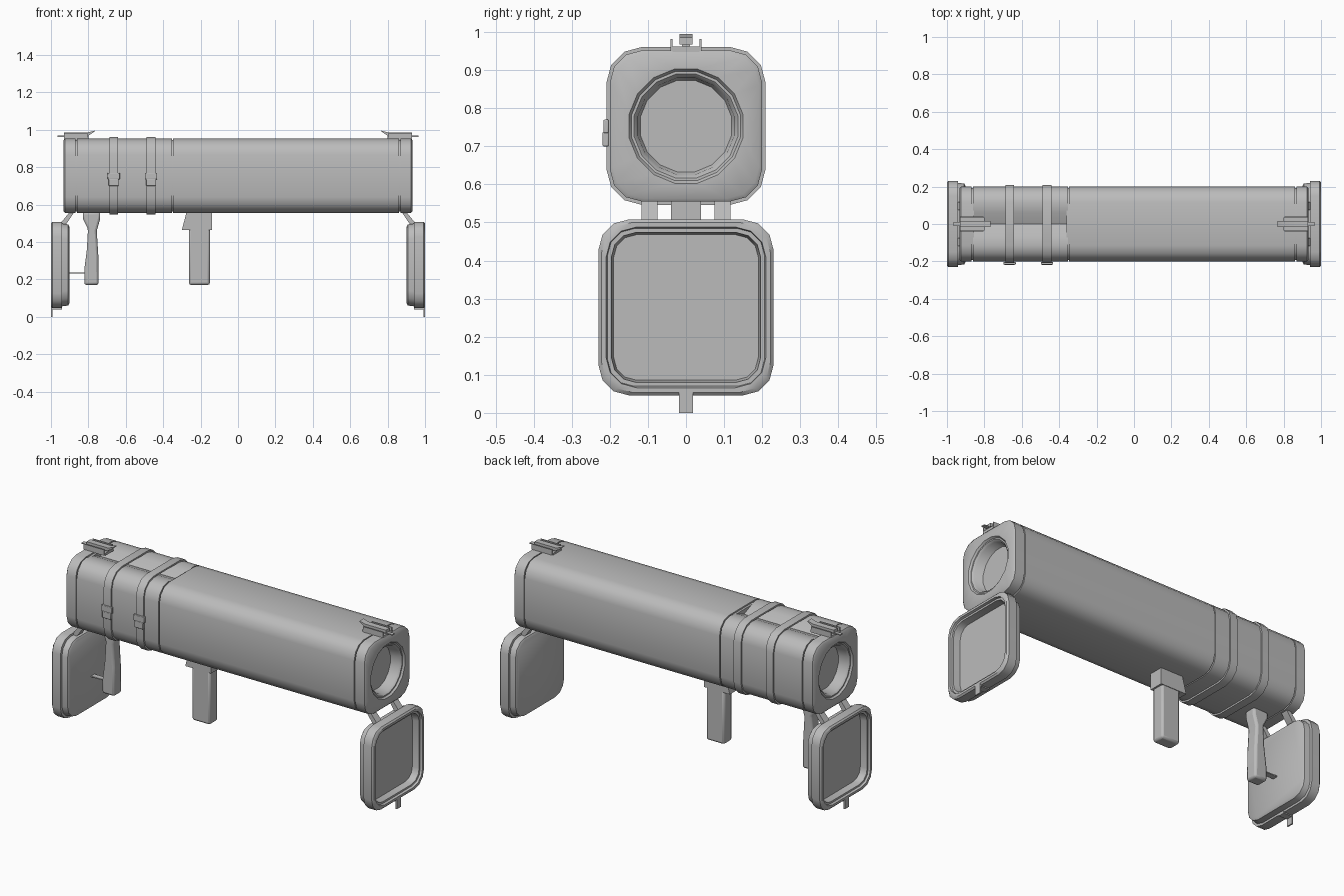
import bpy, bmesh, math

cube = bpy.data.objects.get("Cube")
if cube:
    bpy.data.objects.remove(cube, do_unlink=True)

grey = bpy.data.materials.new("plain grey")
grey.use_nodes = True
grey.diffuse_color = (0.5, 0.5, 0.5, 1)
grey.node_tree.nodes["Principled BSDF"].inputs["Base Color"].default_value = (0.5, 0.5, 0.5, 1)


def finish(name, bm, bevel=0.0, segments=2):
    bmesh.ops.recalc_face_normals(bm, faces=bm.faces)
    me = bpy.data.meshes.new(name)
    bm.to_mesh(me)
    bm.free()
    me.materials.append(grey)
    me.shade_smooth()
    me.set_sharp_from_angle(angle=math.radians(38))
    ob = bpy.data.objects.new(name, me)
    bpy.context.scene.collection.objects.link(ob)
    if bevel:
        mod = ob.modifiers.new("soft edges", "BEVEL")
        mod.width, mod.segments = bevel, segments
        mod.limit_method = "ANGLE"
    return ob


def rounded(x, hy, z0, z1, r, valley=0.0):
    """Rounded rectangle across x, with an optional dip along its top."""
    pts = []
    for k, (sy, zc) in enumerate([(1, z1 - r), (-1, z1 - r), (-1, z0 + r), (1, z0 + r)]):
        for i in range(4):
            a = math.radians(90 * k + 30 * i)
            pts.append((x, sy * (hy - r) + r * math.cos(a), zc + r * math.sin(a)))
        if valley and k == 0:
            pts += [(x, 0.06, z1 - valley * 0.3), (x, 0, z1 - valley),
                    (x, -0.06, z1 - valley * 0.3)]
    return pts


def circle(x, r, zc):
    angles = [(i + 0.5) * math.tau / 16 for i in range(16)]
    return [(x, r * math.cos(a), zc + r * math.sin(a)) for a in angles]


def loft(name, rings, loop=False):
    """Skin matching rings; close the ends, or join last to first."""
    bm = bmesh.new()
    vr = [[bm.verts.new(p) for p in ring] for ring in rings]
    n = len(vr[0])
    pairs = list(zip(vr, vr[1:])) + ([(vr[-1], vr[0])] if loop else [])
    for a, b in pairs:
        for i in range(n):
            j = (i + 1) % n
            bm.faces.new((a[i], a[j], b[j], b[i]))
    if not loop:
        bm.faces.new(vr[0])
        bm.faces.new(vr[-1])
    return finish(name, bm)


def slab(name, profile, y0, y1, bevel=0.0, s=1):
    """Side outline in x and z, extruded from y0 to y1."""
    bm = bmesh.new()
    f = bm.faces.new([bm.verts.new((s * x, y0, z)) for x, z in profile])
    out = bmesh.ops.extrude_face_region(bm, geom=[f])
    moved = [v for v in out["geom"] if isinstance(v, bmesh.types.BMVert)]
    bmesh.ops.translate(bm, verts=moved, vec=(0, y1 - y0, 0))
    return finish(name, bm, bevel)


def box(name, x0, x1, y0, y1, z0, z1, bevel=0.0, s=1):
    return slab(name, [(x0, z0), (x1, z0), (x1, z1), (x0, z1)], y0, y1, bevel, s)


def hull(x, d=0.0, valley=0.0):
    return rounded(x, 0.2 - d, 0.555 + d, 0.952 - d, 0.085, valley)


# Main casing and the grooved rear section
GAP = 0.008
AXIS = 0.753
loft("main_casing", [hull(-0.348, GAP), hull(-0.348), hull(0.862), hull(0.862, GAP)])
loft("rear_casing", [hull(-0.862, 0, 0.035), hull(-0.354, 0, 0.035)])
loft("seam_core", [hull(-0.36, GAP), hull(-0.34, GAP)])

for s, end in ((1, "front"), (-1, "rear")):
    # End cap with a tapering bore
    loft(end + "_cap", [
        hull(s * 0.855, GAP), hull(s * 0.868, GAP), hull(s * 0.868), hull(s * 0.925),
        hull(s * 0.932, 0.008),
        circle(s * 0.932, 0.153, AXIS), circle(s * 0.922, 0.146, AXIS),
        circle(s * 0.922, 0.139, AXIS), circle(s * 0.912, 0.129, AXIS),
        circle(s * 0.1, 0.02, AXIS)])

    # Open lid, a shallow tray facing outward
    def tray(x, d, r=0.08):
        return rounded(s * x, 0.23 - d, 0.046 + d, 0.508 - d, r)
    loft(end + "_lid", [
        tray(0.902, 0.025, 0.065), tray(0.908, 0.014), tray(0.94, 0.01), tray(0.942, 0),
        tray(0.992, 0), tray(1.0, 0.008), tray(1.0, 0.02), tray(0.988, 0.024, 0.07),
        tray(0.988, 0.034, 0.065), tray(0.95, 0.04, 0.06)])

    # Lid tab and hinges
    box(end + "_lid_tab", 0.992, 1.0, -0.019, 0.019, 0, 0.06, s=s)
    box(end + "_lid_tab_root", 0.94, 0.998, -0.019, 0.019, 0.04, 0.052, s=s)
    for y in (-0.096, 0.096):
        slab(end + "_hinge", [(0.875, 0.56), (0.9, 0.56), (0.945, 0.505),
                              (0.93, 0.49), (0.915, 0.5)], y - 0.021, y + 0.021, 0, s)

    # Latch on the top edge
    box(end + "_latch_plate", 0.8, 0.965, -0.01, 0.01, 0.962, 0.968, s=s)
    box(end + "_latch_base", 0.8, 0.93, -0.036, 0.036, 0.948, 0.962, s=s)
    for y in (-0.038, 0.038):
        box(end + "_latch_side", 0.805, 0.93, y - 0.003, y + 0.003, 0.95, 0.982, s=s)
    slab(end + "_latch_lever", [(0.93, 0.968), (0.93, 0.986), (0.8, 0.986), (0.768, 0.995),
                                (0.766, 0.99), (0.8, 0.968)], -0.017, 0.017, 0, s)

# Straps with buckles
for x in (-0.665, -0.465):
    def band(dx, d):
        return rounded(x + dx, 0.2 + d, 0.555 - d, 0.952 + d, 0.085 + d)
    loft("strap", [band(-0.023, 0.0), band(-0.023, 0.009), band(0.023, 0.009),
                   band(0.023, 0.0)], loop=True)
    box("buckle", x - 0.033, x + 0.033, -0.217, -0.203, 0.735, 0.77, 0.003)
    box("buckle_lower", x - 0.027, x + 0.027, -0.219, -0.203, 0.7, 0.738, 0.003)

# Forward grip and its mount
box("forward_grip", -0.262, -0.15, -0.037, 0.037, 0.17, 0.48, 0.012)
slab("forward_grip_mount", [(-0.275, 0.56), (-0.3, 0.465), (-0.14, 0.465), (-0.14, 0.56)],
     -0.04, 0.04)

# Rear grip with a thin hooked guard
slab("rear_grip", [(-0.83, 0.56), (-0.828, 0.52), (-0.802, 0.47), (-0.808, 0.36),
                   (-0.822, 0.25), (-0.822, 0.17), (-0.745, 0.17), (-0.747, 0.33),
                   (-0.755, 0.46), (-0.738, 0.52), (-0.736, 0.56)], -0.035, 0.035, 0.012)
slab("grip_guard", [(-0.908, 0.275), (-0.908, 0.232), (-0.815, 0.232), (-0.815, 0.27),
                    (-0.821, 0.27), (-0.821, 0.238), (-0.902, 0.238), (-0.902, 0.275)],
     -0.015, 0.015)
